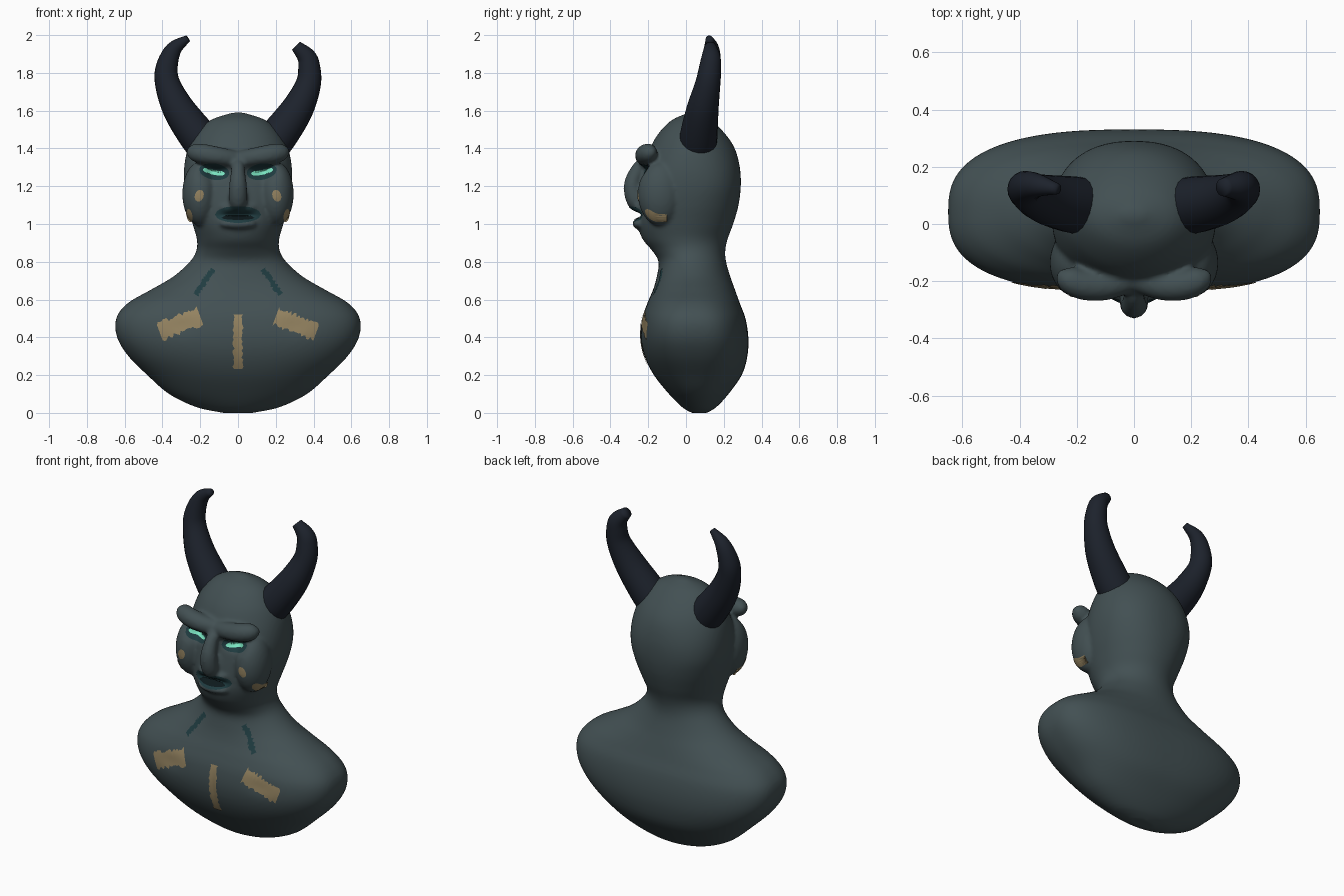
import bpy, bmesh, math, random
from mathutils import Vector
from mathutils.bvhtree import BVHTree

if "Cube" in bpy.data.objects:
    bpy.data.objects.remove(bpy.data.objects["Cube"])

random.seed(4)


def material(name, rgb):
    m = bpy.data.materials.new(name)
    m.diffuse_color = (*rgb, 1)
    m.use_nodes = True
    m.node_tree.nodes["Principled BSDF"].inputs["Base Color"].default_value = m.diffuse_color
    return m


SKIN = material("skin", (0.055, 0.08, 0.086))
HORN = material("horn", (0.012, 0.016, 0.025))
GOLD = material("gold", (0.30, 0.23, 0.12))
TEAL = material("teal", (0.014, 0.045, 0.052))
DARK = material("dark", (0.004, 0.010, 0.012))
GLOW = material("glow", (0.20, 0.80, 0.55))


def smooth_rows(rows, n):
    """Catmull-Rom interpolation of tuples."""
    pts = [Vector(r) for r in rows]
    pts = [2 * pts[0] - pts[1]] + pts + [2 * pts[-1] - pts[-2]]
    out = []
    for i in range(1, len(pts) - 2):
        a, b, c, d = pts[i - 1:i + 3]
        for k in range(n):
            t = k / n
            out.append(0.5 * (2 * b + (c - a) * t + (2 * a - 5 * b + 4 * c - d) * t * t
                              + (3 * b - a - 3 * c + d) * t ** 3))
    return out + [pts[-2]]


def add_rings(bm, rings):
    """Bridge rings of points into a capped skin."""
    loops = [[bm.verts.new(p) for p in r] for r in rings]
    n = len(loops[0])
    for a, b in zip(loops, loops[1:]):
        for i in range(n):
            j = (i + 1) % n
            bm.faces.new((a[i], a[j], b[j], b[i]))
    bm.faces.new(loops[0][::-1])
    bm.faces.new(loops[-1])


def tube(bm, path, sides, steps):
    """Tapered round tube through (x, y, z, radius)."""
    pts = smooth_rows(path, steps)
    rings = []
    for i, p in enumerate(pts):
        t = Vector((pts[min(i + 1, len(pts) - 1)] - pts[max(i - 1, 0)])[:3]).normalized()
        u = t.cross(Vector((0, 1, 0.01))).normalized()
        v = t.cross(u)
        rings.append([Vector(p[:3]) + abs(p[3]) * (u * math.cos(a) + v * math.sin(a))
                      for a in (2 * math.pi * k / sides for k in range(sides))])
    add_rings(bm, rings)


def ellipsoid(bm, loc, size):
    vs = bmesh.ops.create_uvsphere(bm, u_segments=32, v_segments=20, radius=1)["verts"]
    for v in vs:
        v.co = Vector([c * s + l for c, s, l in zip(v.co, size, loc)])
    return vs


def finish(bm, name, mat, normals=True):
    if normals:
        bmesh.ops.recalc_face_normals(bm, faces=bm.faces)
    me = bpy.data.meshes.new(name)
    bm.to_mesh(me)
    bm.free()
    me.materials.append(mat)
    for p in me.polygons:
        p.use_smooth = True
    ob = bpy.data.objects.new(name, me)
    bpy.context.collection.objects.link(ob)
    return ob


# Bust, neck and head: z, half width, front y, back y, squareness
profile = [(0, .08, .03, .11, 2), (.03, .22, -.02, .16, 2), (.1, .365, -.09, .225, 2.2),
           (.2, .48, -.17, .295, 2.4), (.3, .58, -.22, .325, 2.6), (.4, .64, -.24, .33, 2.7),
           (.5, .645, -.232, .315, 2.7), (.58, .585, -.205, .285, 2.5), (.65, .465, -.175, .26, 2.2),
           (.72, .345, -.155, .235, 2), (.8, .255, -.145, .212, 2), (.86, .22, -.18, .208, 2),
           (.92, .218, -.23, .22, 2), (1.0, .24, -.255, .25, 2.1), (1.1, .268, -.25, .278, 2.2),
           (1.2, .285, -.235, .29, 2.3), (1.3, .285, -.22, .285, 2.2), (1.4, .265, -.19, .258, 2),
           (1.48, .22, -.145, .205, 2), (1.55, .145, -.075, .13, 2), (1.59, .03, .015, .05, 2)]
bm = bmesh.new()
rings = []
for z, hw, yf, yb, e in smooth_rows(profile, 5):
    ring = []
    for k in range(96):
        a = 2 * math.pi * k / 96
        c, s = math.cos(a), math.sin(a)
        ring.append((hw * math.copysign(abs(c) ** (2 / e), c),
                     (yf + yb) / 2 + (yb - yf) / 2 * math.copysign(abs(s) ** (2 / e), s), z))
    rings.append(ring)
add_rings(bm, rings)

# Brow ridge, nose, cheek plates and lips
for s in (-1, 1):
    tube(bm, [(0, -.19, 1.34, .045), (s * .1, -.215, 1.355, .052), (s * .18, -.212, 1.37, .053),
              (s * .235, -.19, 1.38, .045), (s * .265, -.17, 1.385, .015)], 20, 6)
    for v in ellipsoid(bm, (s * .2, -.135, 1.16), (.095, .12, .17)):
        v.co.z = max(v.co.z, .975 - (v.co.y + .14) * .6)
tube(bm, [(0, -.2, 1.34, .03), (0, -.255, 1.29, .036), (0, -.283, 1.21, .046),
          (0, -.268, 1.13, .05), (0, -.24, 1.085, .035)], 20, 6)
ellipsoid(bm, (0, -.235, 1.0), (.1, .05, .03))
ellipsoid(bm, (0, -.235, 1.085), (.1, .04, .025))
body = finish(bm, "bust_and_head", SKIN)

# Fuse the clay together and soften the joins
mod = body.modifiers.new("fuse", "REMESH")
mod.mode = "VOXEL"
mod.voxel_size = 0.011
mod.use_smooth_shade = True
mod = body.modifiers.new("soften", "SMOOTH")
mod.factor, mod.iterations = 0.5, 5
fused = bpy.data.meshes.new_from_object(body.evaluated_get(bpy.context.evaluated_depsgraph_get()))
body.modifiers.clear()
body.data = fused

# Press in eye sockets, mouth slit and collar scars: x, z, x size, z size, depth
dents = [(0, 1.045, .07, .016, .035), (0, .375, .018, .1, .006)]
for s in (-1, 1):
    dents += [(s * .125, 1.275, .06, .032, .035), (s * .3, .46, .08, .045, .006)]
for v in fused.vertices:
    if v.co.y < -.1:
        v.co.y += sum(d * math.exp(-((v.co.x - x) / a) ** 2 - ((v.co.z - z) / b) ** 2)
                      for x, z, a, b, d in dents)
for p in fused.polygons:
    p.use_smooth = True
    p.material_index = 0
if not fused.materials:
    fused.materials.append(SKIN)
skin = BVHTree.FromPolygons([v.co for v in fused.vertices], [p.vertices[:] for p in fused.polygons])


def patch(name, p0, p1, half, mat, lift=.003, oval=True, rough=0):
    """Thin marking laid on the front of the skin along p0-p1 (x, z)."""
    bm = bmesh.new()
    a, b = Vector(p0), Vector(p1)
    side = Vector((-(b - a).y, (b - a).x)).normalized()
    nu, nv, grid = 24, 10, []
    for i in range(nu + 1):
        u = i / nu
        w = half * (math.sqrt(max(1 - (2 * u - 1) ** 2, .0004)) if oval else 1)
        lo, hi = (w * random.uniform(1 - rough, 1 + rough) for _ in range(2))
        row = []
        for j in range(nv + 1):
            q = a.lerp(b, u) + side * (-lo + (lo + hi) * j / nv)
            hit, nrm, _, _ = skin.ray_cast(Vector((q.x, -1, q.y)), Vector((0, 1, 0)))
            row.append(bm.verts.new(hit + nrm * lift if hit else (q.x, -.1, q.y)))
        grid.append(row)
    for i in range(nu):
        for j in range(nv):
            bm.faces.new((grid[i][j], grid[i + 1][j], grid[i + 1][j + 1], grid[i][j + 1]))
    bm.normal_update()
    if sum(f.normal.y for f in bm.faces) > 0:
        bmesh.ops.reverse_faces(bm, faces=bm.faces)
    finish(bm, name, mat, normals=False)


# Eyes and markings on both sides
for s, tag in ((-1, "left"), (1, "right")):
    patch("eye_socket_" + tag, (s * .045, 1.265), (s * .205, 1.29), .045, TEAL)
    patch("eye_" + tag, (s * .065, 1.262), (s * .19, 1.285), .02, GLOW, .009)
    patch("cheek_mark_" + tag, (s * .215, 1.12), (s * .195, 1.18), .022, GOLD)
    patch("jaw_mark_" + tag, (s * .25, 1.01), (s * .262, 1.08), .016, GOLD)
    patch("collar_scar_" + tag, (s * .13, .76), (s * .225, .625), .014, TEAL, .003, False, .45)
    patch("chest_plate_" + tag, (s * .2, .51), (s * .415, .43), .045, GOLD, .004, False, .25)
patch("sternum_plate", (0, .52), (0, .235), .024, GOLD, .004, False, .25)
patch("mouth_shade", (-.12, 1.05), (.12, 1.05), .045, TEAL)
patch("mouth_slit", (-.085, 1.03), (.085, 1.03), .014, DARK, .007)

# Horns: the right one is snapped off short
curve = [(.15, .06, 1.39, .10), (.22, .068, 1.475, .099), (.315, .088, 1.61, .085),
         (.372, .115, 1.74, .067), (.377, .128, 1.83, .058)]
ends = {"left": (-1, [(.34, .135, 1.925, .042), (.265, .122, 1.983, .018)]),
        "right": (1, [(.362, .132, 1.885, .05), (.308, .128, 1.943, .03)])}
for tag, (s, tip) in ends.items():
    bm = bmesh.new()
    tube(bm, [(s * x, y, z, r) for x, y, z, r in curve + tip], 20, 5)
    finish(bm, "horn_" + tag, HORN)
